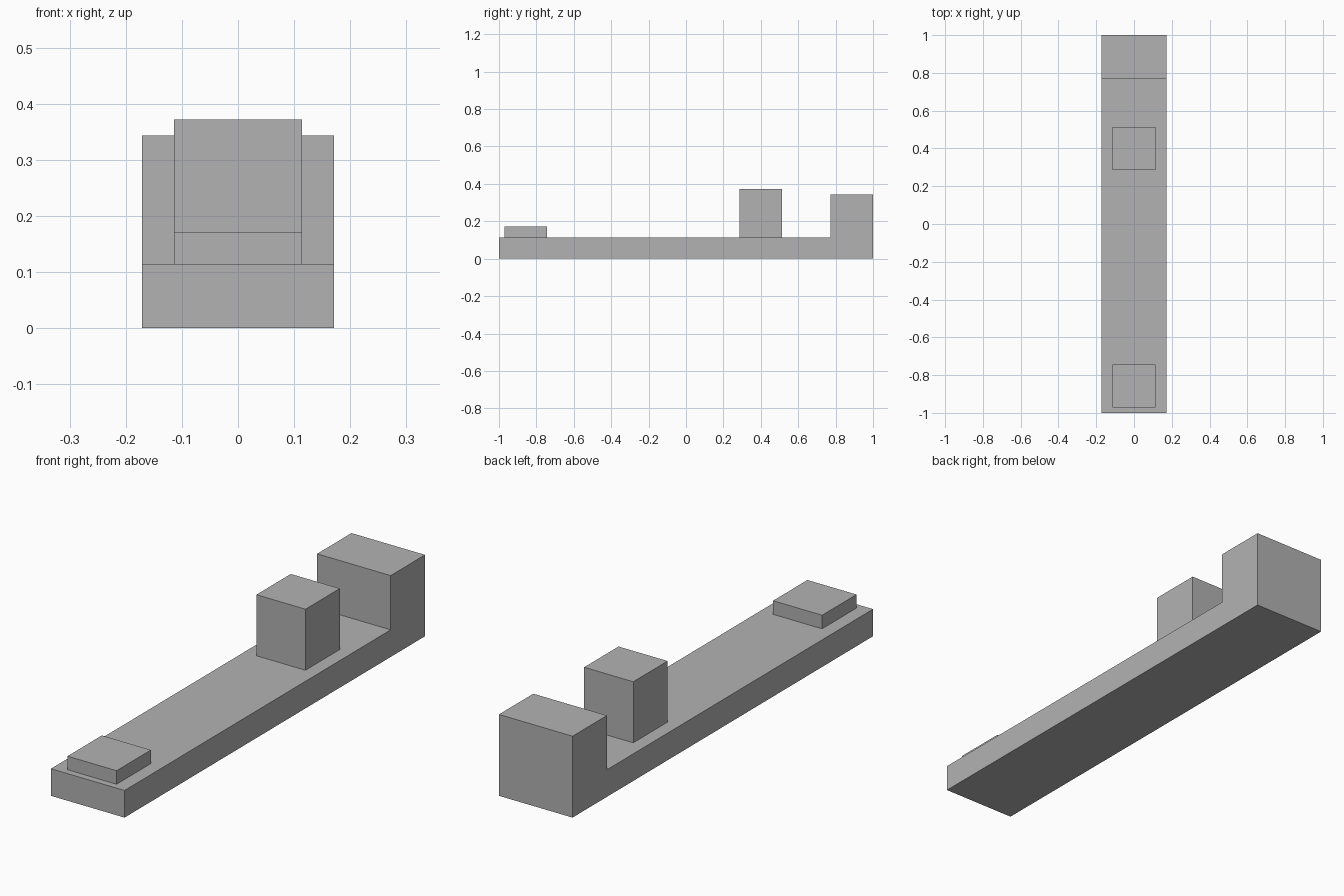
import bpy
import bmesh

U = 2 / 35  # module: the base is 35 modules long

cube = bpy.data.objects.get("Cube")
if cube:
    bpy.data.objects.remove(cube, do_unlink=True)

grey = bpy.data.materials.new("plain grey")
grey.use_nodes = True
colour = (0.448, 0.448, 0.448, 1)
grey.diffuse_color = colour
grey.node_tree.nodes["Principled BSDF"].inputs["Base Color"].default_value = colour


def extrude_profile(name, width, profile):
    """Extrude a side outline of (y, z) modules across x, centred."""
    bm = bmesh.new()
    face = bm.faces.new([bm.verts.new((-width / 2 * U, y * U, z * U)) for y, z in profile])
    new = bmesh.ops.extrude_face_region(bm, geom=[face])["geom"]
    verts = [v for v in new if isinstance(v, bmesh.types.BMVert)]
    bmesh.ops.translate(bm, verts=verts, vec=(width * U, 0, 0))
    bmesh.ops.recalc_face_normals(bm, faces=bm.faces)
    mesh = bpy.data.meshes.new(name)
    bm.to_mesh(mesh)
    bm.free()
    mesh.materials.append(grey)
    obj = bpy.data.objects.new(name, mesh)
    bpy.context.collection.objects.link(obj)
    return obj


def block(name, width, y0, y1, z0, z1):
    return extrude_profile(name, width, [(y0, z0), (y1, z0), (y1, z1), (y0, z1)])


# Long base with the raised end block in one piece
extrude_profile("base_with_end_block", 6,
                [(-17.5, 0), (17.5, 0), (17.5, 6), (13.5, 6), (13.5, 2), (-17.5, 2)])

# Square post near the end block
block("middle_post", 4, 5, 9, 2, 6.5)

# Low pad at the front end
block("front_pad", 4, -17, -13, 2, 3)
